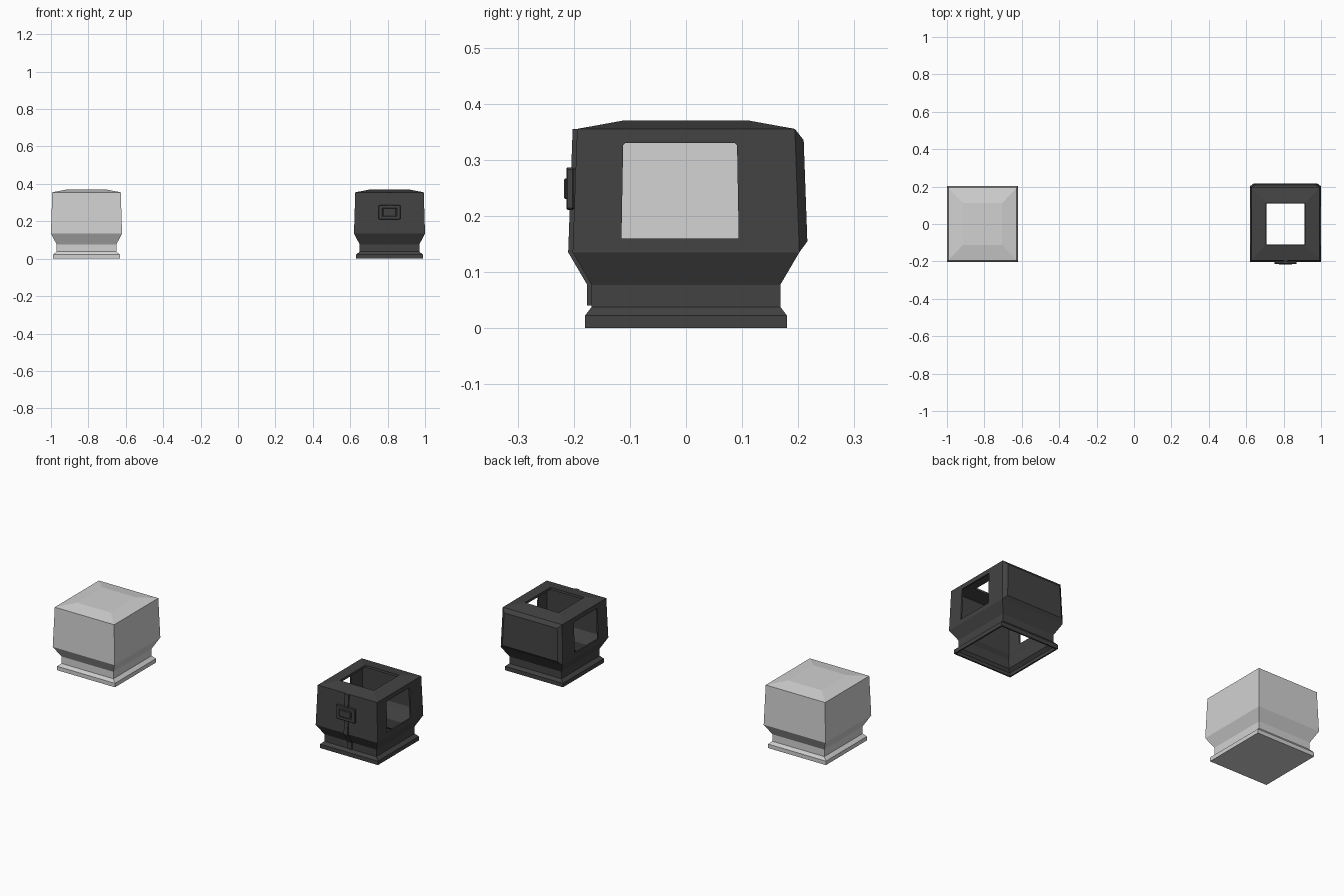
import bpy, bmesh

if "Cube" in bpy.data.objects:
    bpy.data.objects.remove(bpy.data.objects["Cube"])

def material(name, v):
    m = bpy.data.materials.new(name)
    m.diffuse_color = (v, v, v, 1)
    m.use_nodes = True
    m.node_tree.nodes["Principled BSDF"].inputs["Base Color"].default_value = m.diffuse_color
    return m

LIGHT = material("light grey", 0.64)
DARK = material("charcoal", 0.055)

# half width x, half depth y, height
PROFILE = [(0.178, 0.18, 0), (0.178, 0.18, 0.022), (0.16, 0.168, 0.038),
           (0.16, 0.168, 0.077), (0.19, 0.202, 0.135), (0.183, 0.194, 0.355),
           (0.104, 0.111, 0.37)]

def finish(bm, name, mat):
    bmesh.ops.recalc_face_normals(bm, faces=bm.faces)
    me = bpy.data.meshes.new(name)
    bm.to_mesh(me)
    bm.free()
    ob = bpy.data.objects.new(name, me)
    bpy.context.collection.objects.link(ob)
    me.materials.append(mat)
    return ob

def loft(cx, caps):
    """Stack of rectangles following the profile."""
    bm = bmesh.new()
    rings = [[bm.verts.new((cx + sx * hx, sy * hy, z))
              for sx, sy in ((-1, -1), (1, -1), (1, 1), (-1, 1))]
             for hx, hy, z in PROFILE]
    for a, b in zip(rings, rings[1:]):
        for i in range(4):
            j = (i + 1) % 4
            bm.faces.new((a[i], a[j], b[j], b[i]))
    if caps:
        bm.faces.new(rings[0][::-1])
        bm.faces.new(rings[-1])
    bm.normal_update()
    return bm

def box(name, lo, hi, mat, bevel=0.0):
    bm = bmesh.new()
    bmesh.ops.create_cube(bm, size=1)
    for v in bm.verts:
        v.co = [(a + b) / 2 + c * (b - a) for a, b, c in zip(lo, hi, v.co)]
    if bevel:
        bmesh.ops.bevel(bm, geom=bm.edges[:], offset=bevel, segments=1,
                        affect='EDGES')
    return finish(bm, name, mat)

def extrude_outline(name, pts, x0, x1, mat):
    """Closed y-z outline extruded along x."""
    bm = bmesh.new()
    a = [bm.verts.new((x0, y, z)) for y, z in pts]
    b = [bm.verts.new((x1, y, z)) for y, z in pts]
    bm.faces.new(a)
    bm.faces.new(b[::-1])
    for i in range(len(pts)):
        j = (i + 1) % len(pts)
        bm.faces.new((a[i], a[j], b[j], b[i]))
    return finish(bm, name, mat)

CX = 0.81

# solid inner block
finish(loft(-CX, True), "inner_block", LIGHT)

# hollow cover with a raised back panel
bm = loft(CX, False)
back = [f for f in bm.faces if f.normal.y > 0.9 and 0.2 < f.calc_center_median().z < 0.3]
bmesh.ops.inset_region(bm, faces=back, thickness=0.028, depth=0.0)
for v in back[0].verts:
    v.co.y += 0.015
cover = finish(bm, "cover_shell", DARK)
solid = cover.modifiers.new("thickness", 'SOLIDIFY')
solid.thickness = 0.012
solid.offset = -1

# side windows, slightly narrower at the top, cut through both sides
c = 0.004
window = extrude_outline("window_cutter", [
    (-0.115, 0.16), (0.094, 0.16), (0.091, 0.33 - c), (0.091 - c, 0.33),
    (-0.112 + c, 0.33), (-0.112, 0.33 - c)], CX - 0.3, CX + 0.3, DARK)
window.hide_render = True
window.hide_viewport = True
cut = cover.modifiers.new("windows", 'BOOLEAN')
cut.object = window
cut.operation = 'DIFFERENCE'
cut.solver = 'EXACT'

# front strap following the cover
line = [(-0.168, 0.04), (-0.168, 0.077), (-0.202, 0.135), (-0.194, 0.355)]
outer = [(y - 0.008, z) for y, z in line]
inner = [(y + 0.004, z) for y, z in line]
extrude_outline("front_strap", outer + inner[::-1], CX - 0.012, CX + 0.012, DARK)

# buckle: base plate, four-bar frame, centre plate
box("buckle_plate", (CX - 0.055, -0.209, 0.212), (CX + 0.055, -0.194, 0.285), DARK, 0.002)
for s in (-1, 1):
    x, z = CX + s * 0.048, 0.2485 + s * 0.029
    box("buckle_side", (x - 0.011, -0.213, 0.212), (x + 0.011, -0.2, 0.285), DARK, 0.002)
    box("buckle_bar", (CX - 0.055, -0.213, z - 0.009), (CX + 0.055, -0.2, z + 0.009), DARK, 0.002)
box("buckle_centre", (CX - 0.035, -0.217, 0.23), (CX + 0.035, -0.2, 0.267), DARK, 0.002)
